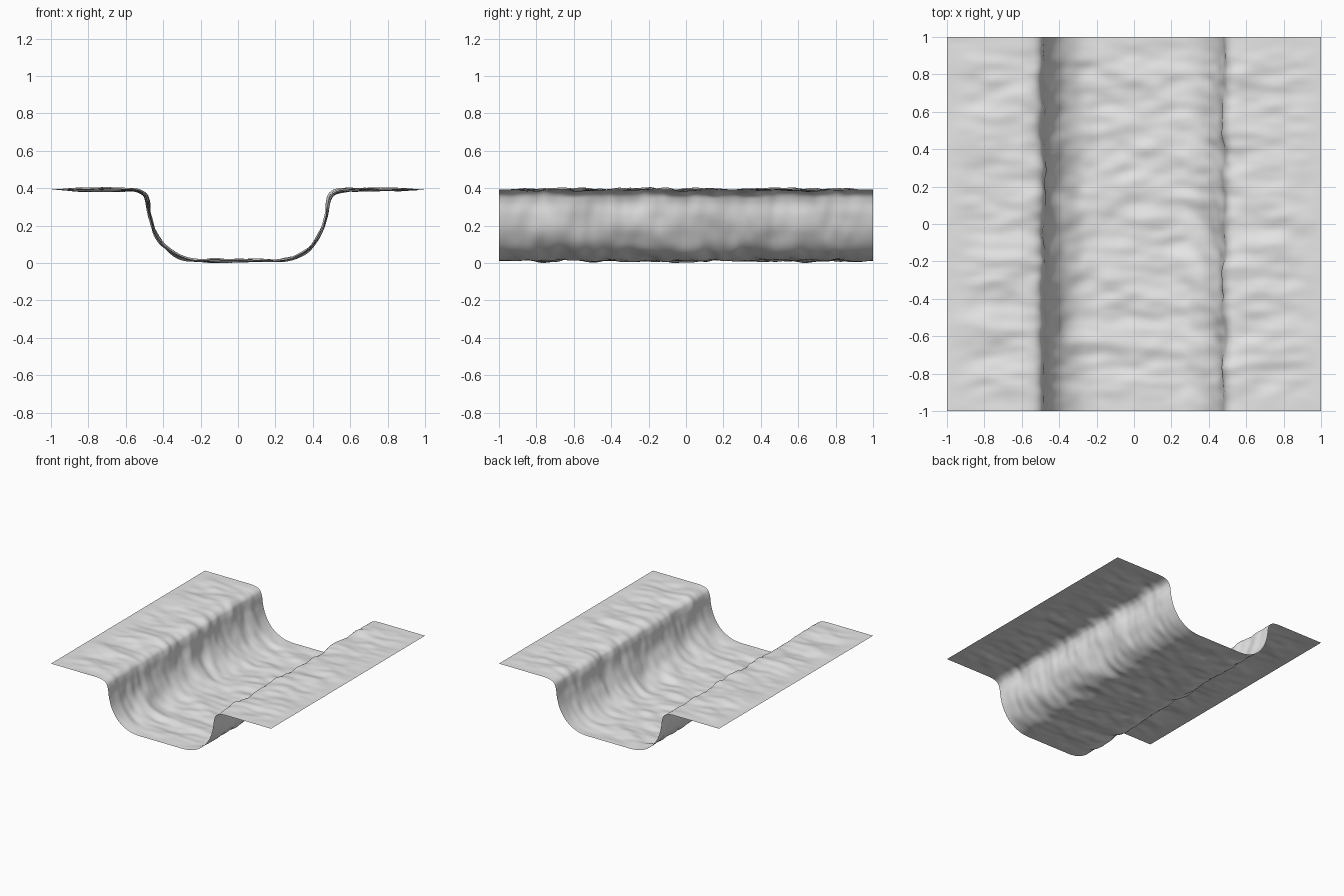
import bpy
import bmesh
from mathutils import Vector, noise

cube = bpy.data.objects.get("Cube")
if cube:
    bpy.data.objects.remove(cube, do_unlink=True)

# Pale grey rock
rock = bpy.data.materials.new("pale_grey_rock")
rock.use_nodes = True
colour = (0.8, 0.8, 0.8, 1)
rock.diffuse_color = colour
rock.node_tree.nodes["Principled BSDF"].inputs["Base Color"].default_value = colour

# Half cross-section from the channel centre to the outer bank edge
half = [(0, .02), (.12, .02), (.23, .022), (.31, .042), (.39, .095),
        (.445, .175), (.472, .26), (.483, .335), (.505, .378),
        (.56, .398), (.68, .4), (.84, .4), (1, .4)]
points = [Vector((-x, 0, z)) for x, z in half[:0:-1]]
points += [Vector((x, 0, z)) for x, z in half]


def spline(pts, steps):
    """Smooth curve through the points."""
    out = []
    for i in range(len(pts) - 1):
        a, b, c, d = (pts[min(max(i + k, 0), len(pts) - 1)] for k in (-1, 0, 1, 2))
        for s in range(steps):
            t = s / steps
            out.append(b + (c - a) * t / 2
                       + (2 * a - 5 * b + 4 * c - d) * t * t / 2
                       + (3 * b - a - 3 * c + d) * t ** 3 / 2)
    return out + [pts[-1]]


profile = spline(points, 6)
rows = 160

# Channel bed, walls and banks swept along the length
bm = bmesh.new()
grid = []
for j in range(rows + 1):
    y = -1 + 2 * j / rows
    grid.append([bm.verts.new((p.x, y, p.z)) for p in profile])
for lower, upper in zip(grid, grid[1:]):
    for i in range(len(profile) - 1):
        bm.faces.new((lower[i], lower[i + 1], upper[i + 1], upper[i]))

# Weathered unevenness, fading out at the outer edges
bm.normal_update()
offsets = []
for v in bm.verts:
    p = v.co
    edge = max(0, min(1, (1 - max(abs(p.x), abs(p.y))) / .15))
    broad = noise.noise(Vector((p.x * 4, p.y * 7, p.z * 4)))
    fine = noise.noise(Vector((p.x * 8 + 5, p.y * 15, p.z * 8)))
    offsets.append(v.normal * edge * (broad * .016 + fine * .009))
for v, offset in zip(bm.verts, offsets):
    v.co += offset
lowest = min(v.co.z for v in bm.verts)
for v in bm.verts:
    v.co.z -= lowest

mesh = bpy.data.meshes.new("channel_terrain")
bm.to_mesh(mesh)
bm.free()
mesh.materials.append(rock)
terrain = bpy.data.objects.new("channel_terrain", mesh)
bpy.context.collection.objects.link(terrain)
mesh.shade_smooth()
